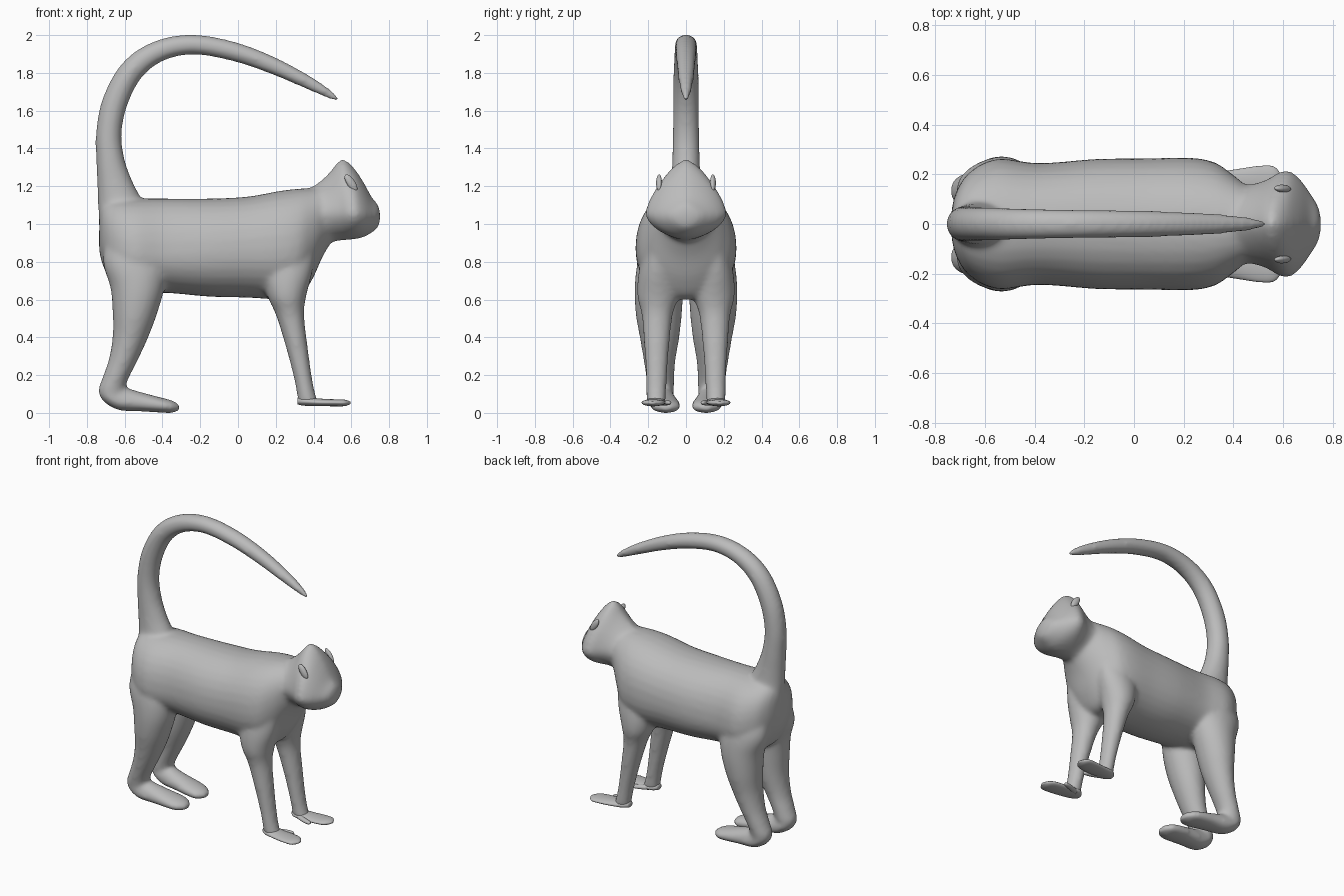
import bpy, bmesh, math
from mathutils import Vector

N = 32
fur = bpy.data.materials.new("grey_fur")
fur.diffuse_color = (0.5, 0.5, 0.5, 1)


def spline(rows, steps=5):
    """Catmull-Rom through rows of numbers."""
    out = []
    for i in range(len(rows) - 1):
        p0, p1, p2 = rows[max(i - 1, 0)], rows[i], rows[i + 1]
        p3 = rows[min(i + 2, len(rows) - 1)]
        for s in range(steps):
            t = s / steps
            out.append([0.5 * (2 * b + (c - a) * t + (2 * a - 5 * b + 4 * c - d) * t * t
                               + (3 * b - a - 3 * c + d) * t ** 3)
                        for a, b, c, d in zip(p0, p1, p2, p3)])
    return out + [list(rows[-1])]


def loft(bm, rings):
    """Skin closed rings and cap both ends."""
    loops = [[bm.verts.new(p) for p in r] for r in rings]
    faces = []
    for a, b in zip(loops, loops[1:]):
        for i in range(N):
            j = (i + 1) % N
            faces.append(bm.faces.new((a[i], a[j], b[j], b[i])))
    faces += [bm.faces.new(loops[0]), bm.faces.new(loops[-1])]
    bmesh.ops.recalc_face_normals(bm, faces=faces)


def spow(v, e):
    return math.copysign(abs(v) ** e, v)


def along_x(bm, rows, up=2.0, low=2.0, side=1):
    """Rows: x, bottom z, widest z, top z, half width, centre y."""
    rings = []
    for x, zb, zw, zt, w, cy in spline(rows):
        ring = []
        for i in range(N):
            a = 2 * math.pi * i / N
            c, s = math.cos(a), math.sin(a)
            e = 2 / (up if s > 0 else low)
            h = zt - zw if s > 0 else zw - zb
            ring.append((x, side * cy + max(w, 0.002) * spow(c, e), zw + h * spow(s, e)))
        rings.append(ring)
    loft(bm, rings)


def along_z(bm, rows, side):
    """Rows: z, back x, front x, inner y, outer y."""
    rings = []
    for z, x0, x1, y0, y1 in spline(rows):
        rings.append([((x0 + x1) / 2 + (x1 - x0) / 2 * math.cos(2 * math.pi * i / N),
                       side * ((y0 + y1) / 2 + (y1 - y0) / 2 * math.sin(2 * math.pi * i / N)), z)
                      for i in range(N)])
    loft(bm, rings)


def tube(bm, rows):
    """Rows: x, z, in-plane radius, half width."""
    pts, rings = spline(rows), []
    for k, (x, z, r, w) in enumerate(pts):
        a, b = pts[max(k - 1, 0)], pts[min(k + 1, len(pts) - 1)]
        t = Vector((b[0] - a[0], 0, b[1] - a[1])).normalized()
        n = Vector((-t.z, 0, t.x))
        rings.append([Vector((x, 0, z)) + n * r * math.cos(2 * math.pi * i / N)
                      + Vector((0, w * math.sin(2 * math.pi * i / N), 0)) for i in range(N)])
    loft(bm, rings)


def finish(bm, name):
    me = bpy.data.meshes.new(name)
    for f in bm.faces:
        f.smooth = True
    bm.to_mesh(me)
    bm.free()
    me.materials.append(fur)
    ob = bpy.data.objects.new(name, me)
    bpy.context.collection.objects.link(ob)
    return ob


# Torso, neck, head, tail and legs blended into one skin
bm = bmesh.new()
along_x(bm, [
    (-0.735, 0.86, 0.95, 1.04, 0.05, 0), (-0.715, 0.78, 0.93, 1.10, 0.13, 0),
    (-0.66, 0.68, 0.88, 1.13, 0.21, 0), (-0.55, 0.63, 0.84, 1.135, 0.262, 0),
    (-0.38, 0.635, 0.84, 1.135, 0.245, 0), (-0.15, 0.615, 0.85, 1.135, 0.262, 0),
    (0.05, 0.61, 0.86, 1.145, 0.264, 0), (0.22, 0.60, 0.87, 1.175, 0.267, 0),
    (0.32, 0.61, 0.89, 1.187, 0.25, 0), (0.39, 0.70, 0.95, 1.19, 0.205, 0),
    (0.45, 0.83, 1.02, 1.19, 0.155, 0), (0.51, 0.93, 1.05, 1.17, 0.10, 0)], up=2.2, low=2.1)
along_x(bm, [
    (0.36, 0.80, 1.02, 1.18, 0.15, 0), (0.42, 0.86, 1.04, 1.215, 0.158, 0),
    (0.48, 0.90, 1.06, 1.27, 0.162, 0), (0.54, 0.912, 1.06, 1.34, 0.182, 0),
    (0.575, 0.915, 1.055, 1.335, 0.205, 0), (0.62, 0.92, 1.055, 1.29, 0.216, 0),
    (0.665, 0.93, 1.05, 1.222, 0.185, 0), (0.71, 0.955, 1.045, 1.14, 0.125, 0),
    (0.74, 0.98, 1.045, 1.105, 0.075, 0), (0.752, 1.01, 1.045, 1.07, 0.03, 0)], up=1.5, low=1.7)
tube(bm, [
    (-0.60, 0.98, 0.13, 0.13), (-0.625, 1.10, 0.118, 0.095), (-0.65, 1.2, 0.096, 0.08),
    (-0.675, 1.33, 0.076, 0.074), (-0.684, 1.48, 0.068, 0.07), (-0.65, 1.65, 0.068, 0.068),
    (-0.56, 1.815, 0.064, 0.066), (-0.42, 1.915, 0.057, 0.062), (-0.24, 1.95, 0.053, 0.058),
    (-0.03, 1.915, 0.051, 0.055), (0.17, 1.845, 0.046, 0.05), (0.35, 1.76, 0.037, 0.04),
    (0.47, 1.695, 0.026, 0.026), (0.53, 1.657, 0.011, 0.011)])
for s in (1, -1):
    # Hind leg and foot
    along_z(bm, [
        (0.95, -0.69, -0.45, 0.04, 0.20), (0.80, -0.715, -0.38, 0.02, 0.255),
        (0.66, -0.675, -0.39, 0.015, 0.272), (0.52, -0.663, -0.43, 0.022, 0.266),
        (0.40, -0.664, -0.475, 0.035, 0.245), (0.28, -0.685, -0.53, 0.055, 0.225),
        (0.18, -0.72, -0.58, 0.062, 0.21), (0.11, -0.74, -0.60, 0.065, 0.20),
        (0.05, -0.69, -0.58, 0.08, 0.18)], s)
    along_x(bm, [
        (-0.735, 0.09, 0.11, 0.14, 0.025, 0.135), (-0.70, 0.05, 0.10, 0.15, 0.062, 0.132),
        (-0.63, 0.014, 0.06, 0.145, 0.07, 0.128), (-0.52, 0.008, 0.05, 0.112, 0.075, 0.118),
        (-0.42, 0.002, 0.04, 0.085, 0.082, 0.11), (-0.35, 0.0, 0.03, 0.066, 0.072, 0.105),
        (-0.31, 0.012, 0.03, 0.045, 0.03, 0.105)], side=s)
    # Front leg
    along_z(bm, [
        (0.92, 0.14, 0.42, 0.06, 0.21), (0.75, 0.13, 0.395, 0.05, 0.25),
        (0.62, 0.155, 0.362, 0.04, 0.258), (0.52, 0.20, 0.35, 0.07, 0.235),
        (0.36, 0.25, 0.368, 0.088, 0.222), (0.2, 0.292, 0.39, 0.1, 0.212),
        (0.10, 0.312, 0.41, 0.105, 0.21), (0.045, 0.318, 0.43, 0.107, 0.208)], s)
body = finish(bm, "body")
rm = body.modifiers.new("blend", 'REMESH')
rm.mode, rm.voxel_size, rm.use_smooth_shade = 'VOXEL', 0.013, True
sm = body.modifiers.new("soften", 'SMOOTH')
sm.factor, sm.iterations = 0.5, 12

for s, tag in ((1, "left"), (-1, "right")):
    # Flat hand with a thumb on the inner side
    bm = bmesh.new()
    along_x(bm, [
        (0.315, 0.045, 0.06, 0.08, 0.025, 0.158), (0.35, 0.038, 0.06, 0.085, 0.05, 0.158),
        (0.43, 0.036, 0.055, 0.076, 0.058, 0.165), (0.51, 0.035, 0.055, 0.072, 0.062, 0.172),
        (0.565, 0.036, 0.054, 0.07, 0.052, 0.178), (0.595, 0.047, 0.054, 0.06, 0.015, 0.178)],
        side=s)
    along_x(bm, [
        (0.37, 0.04, 0.055, 0.07, 0.02, 0.13), (0.43, 0.04, 0.053, 0.068, 0.018, 0.105),
        (0.475, 0.042, 0.053, 0.064, 0.014, 0.092), (0.49, 0.049, 0.053, 0.057, 0.004, 0.09)],
        side=s)
    finish(bm, "hand_" + tag)

    # Leaf-shaped ear
    bm = bmesh.new()
    bmesh.ops.create_uvsphere(bm, u_segments=20, v_segments=12, radius=1)
    ear = finish(bm, "ear_" + tag)
    ear.scale = (0.022, 0.015, 0.052)
    ear.location = (0.598, s * 0.143, 1.218)
    ear.rotation_euler = (math.radians(8 * s), math.radians(-33), math.radians(-15 * s))
